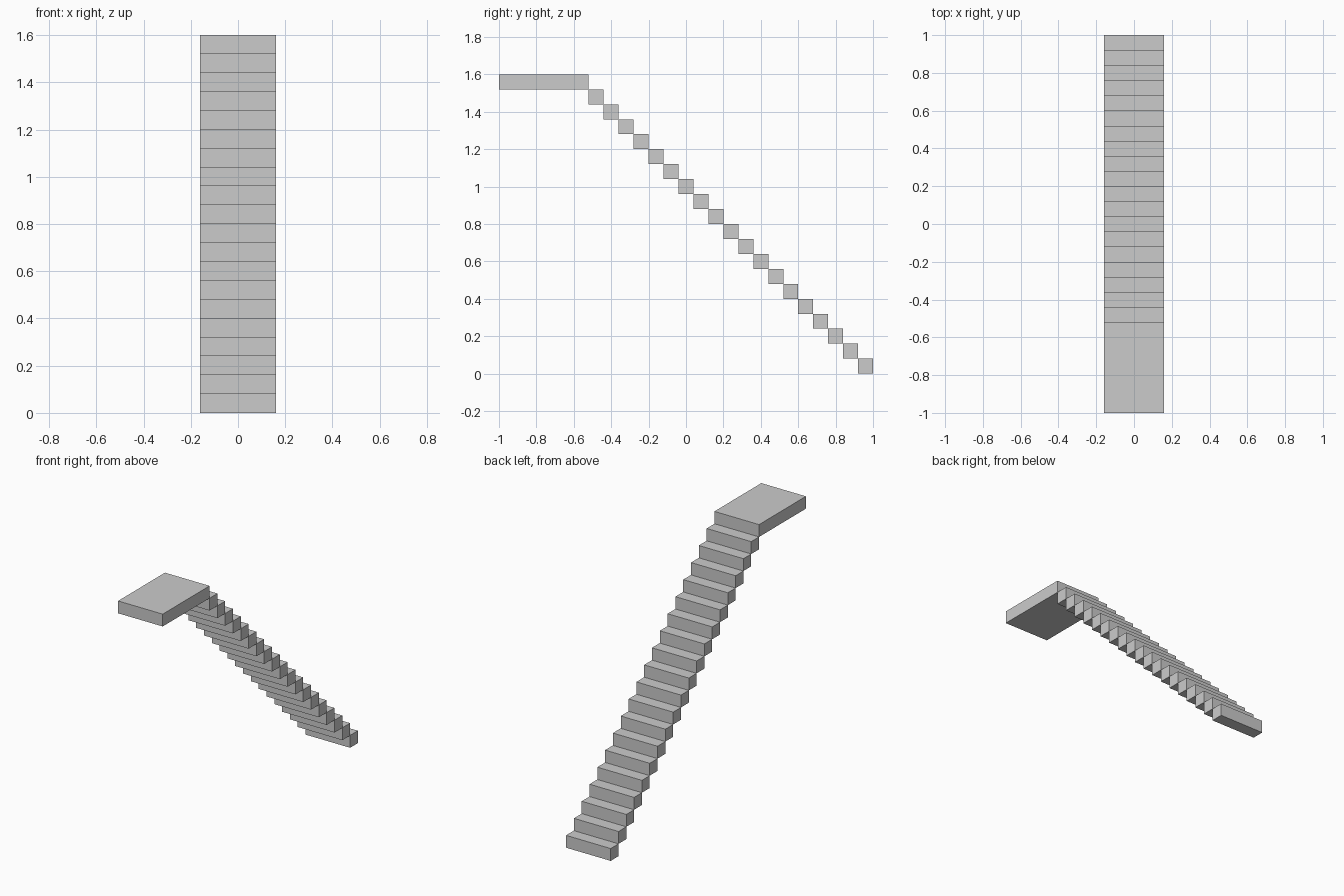
import bpy

if "Cube" in bpy.data.objects:
    bpy.data.objects.remove(bpy.data.objects["Cube"])

WIDTH = 0.32
STEP = 0.08      # rise and run of every step
COUNT = 19
LANDING = 0.48


def box(name, y0, y1, z0, z1):
    """Axis-aligned box across the full stair width."""
    bpy.ops.mesh.primitive_cube_add(size=1, location=(0, (y0 + y1) / 2, (z0 + z1) / 2))
    ob = bpy.context.object
    ob.name = name
    ob.scale = (WIDTH, y1 - y0, z1 - z0)
    bpy.ops.object.transform_apply(location=False, rotation=False, scale=True)
    return ob


# Floating steps, rising from the back (+y) towards the front
for i in range(COUNT):
    back = 1 - i * STEP
    box(f"step_{i + 1:02d}", back - STEP, back, i * STEP, (i + 1) * STEP)

# Top landing
box("landing", -1, -1 + LANDING, COUNT * STEP, (COUNT + 1) * STEP)
